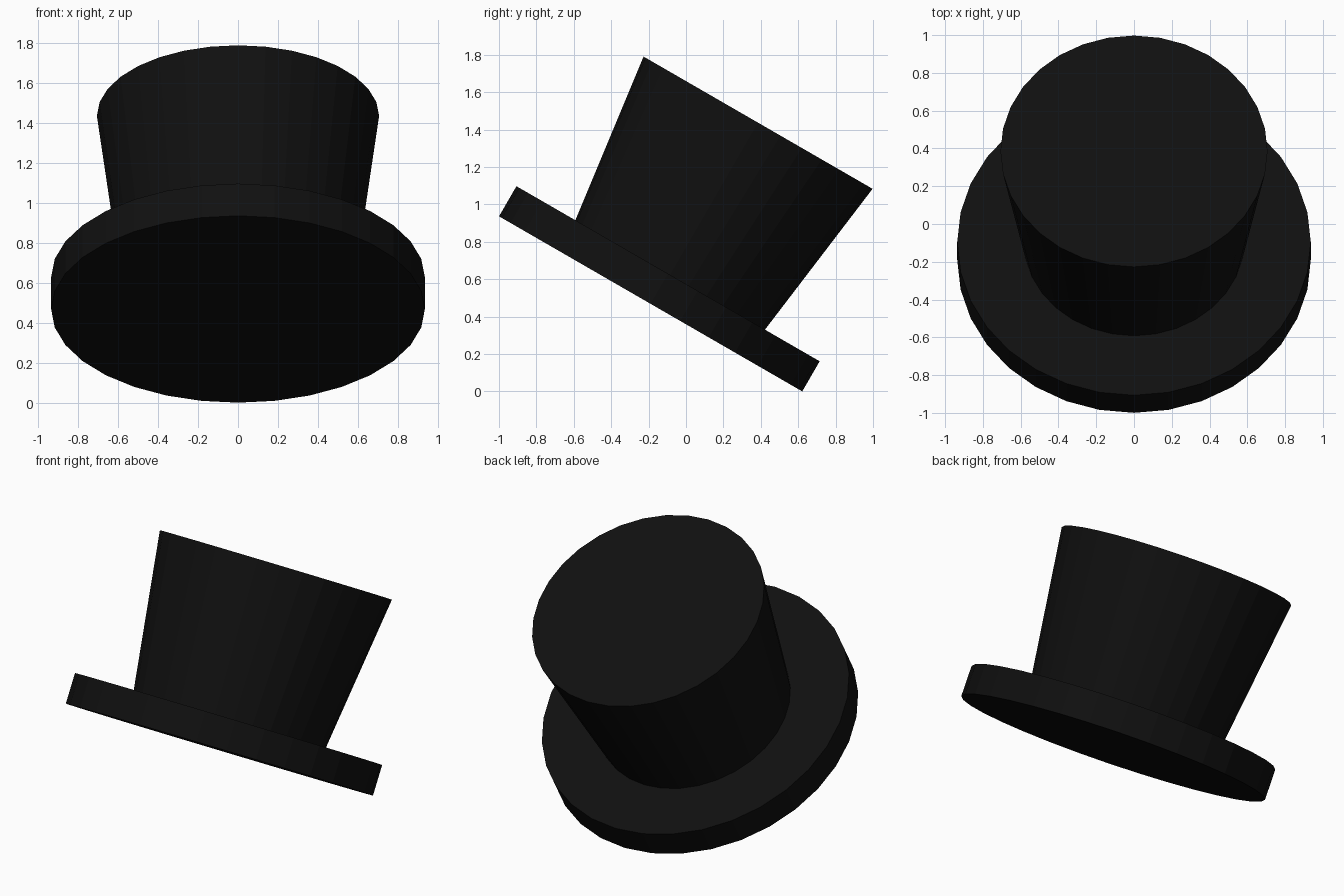
import bpy, math
from mathutils import Matrix, Vector

if "Cube" in bpy.data.objects:
    bpy.data.objects.remove(bpy.data.objects["Cube"])

SIDES = 32
TILT = Matrix.Rotation(math.radians(-30), 4, 'X')
BASE = Vector((0, -0.189, 0.468))      # centre of the brim underside

black = bpy.data.materials.new("black felt")
black.diffuse_color = (0.005, 0.005, 0.005, 1)
black.use_nodes = True
black.node_tree.nodes["Principled BSDF"].inputs["Base Color"].default_value = black.diffuse_color


def tapered_disc(name, r_low, r_high, z_low, z_high, shift=0.0):
    """Flat-shaded cone section on the tilted hat axis."""
    bpy.ops.mesh.primitive_cone_add(vertices=SIDES, radius1=r_low, radius2=r_high,
                                    depth=z_high - z_low)
    ob = bpy.context.object
    ob.name = name
    place = Matrix.Translation((0, shift, (z_low + z_high) / 2))
    ob.data.transform(Matrix.Translation(BASE) @ TILT @ place)
    ob.data.materials.append(black)
    return ob


# Wide brim
tapered_disc("brim", 0.936, 0.936, 0.0, 0.186)
# Crown flaring towards the top, slightly off centre
tapered_disc("crown", 0.585, 0.707, 0.184, 1.126, shift=0.013)
